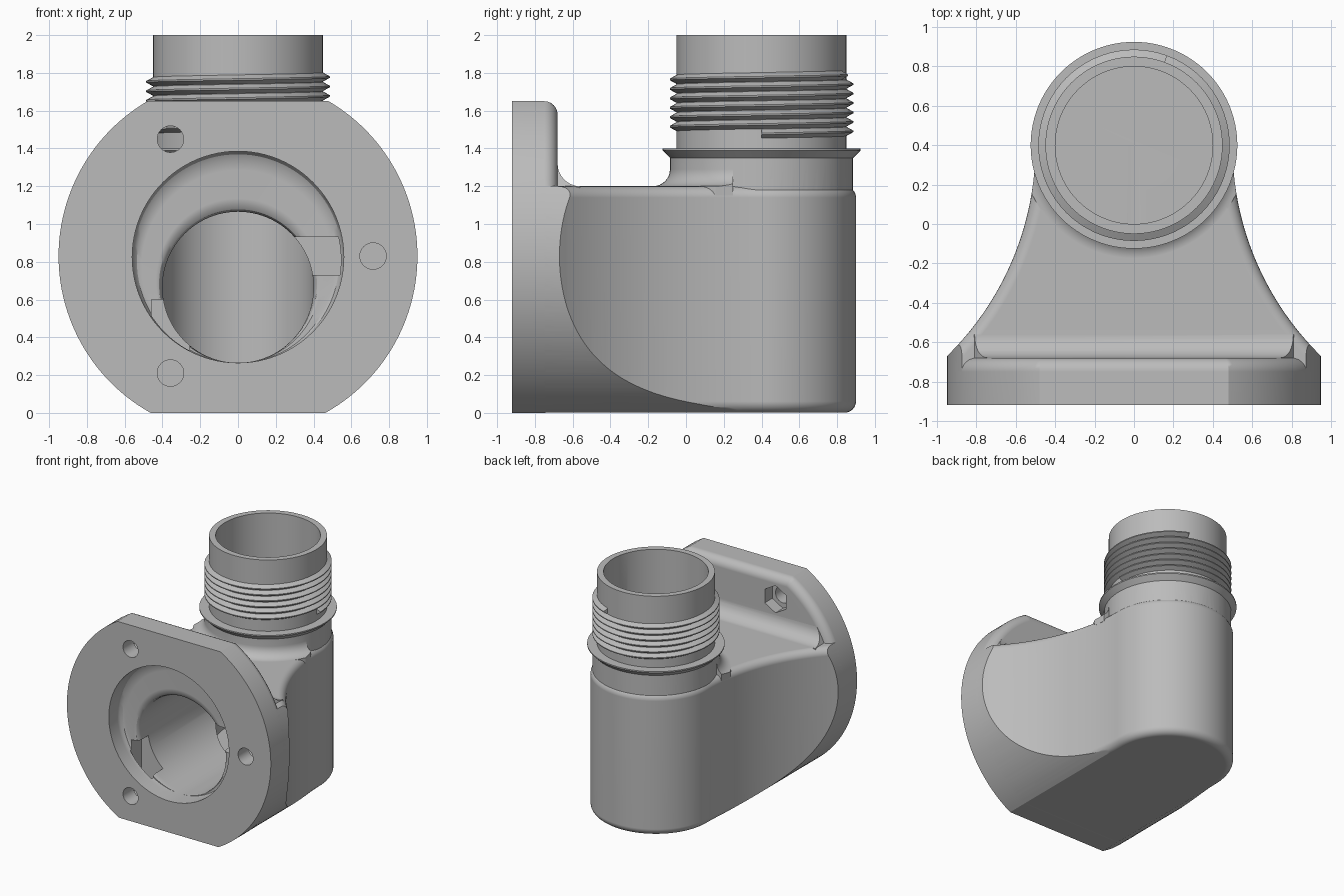
import bpy, bmesh
from math import sin, cos, pi, asin, sqrt, radians

if "Cube" in bpy.data.objects:
    bpy.data.objects.remove(bpy.data.objects["Cube"])

grey = bpy.data.materials.new("plain grey")
grey.use_nodes = True
grey.diffuse_color = (0.5, 0.5, 0.5, 1)
grey.node_tree.nodes["Principled BSDF"].inputs["Base Color"].default_value = (0.5, 0.5, 0.5, 1)

AXIS_Z = 0.83      # height of the flange centre
COL_Y = 0.4        # centre of the vertical tube
FLOOR = 0.265      # lowest point of the passage


def finish(bm, name):
    bmesh.ops.recalc_face_normals(bm, faces=bm.faces)
    mesh = bpy.data.meshes.new(name)
    bm.to_mesh(mesh)
    bm.free()
    ob = bpy.data.objects.new(name, mesh)
    bpy.context.collection.objects.link(ob)
    mesh.materials.append(grey)
    return ob


def loft(name, rings, closed=False):
    """Skin rings of equal length; cap both ends unless closed."""
    bm = bmesh.new()
    vs = [[bm.verts.new(p) for p in ring] for ring in rings]
    n = len(vs[0])
    pairs = list(zip(vs, vs[1:])) + ([(vs[-1], vs[0])] if closed else [])
    for a, b in pairs:
        for i in range(n):
            j = (i + 1) % n
            bm.faces.new((a[i], a[j], b[j], b[i]))
    if not closed:
        bm.faces.new(vs[0])
        bm.faces.new(vs[-1])
    return finish(bm, name)


def prism(name, pts, axis, lo, hi, bevel_lo=0, bevel_hi=0):
    """Extrude a 2D outline along an axis, rounding the end rims."""
    place = {"X": lambda u, v, w: (w, u, v),
             "Y": lambda u, v, w: (u, w, v),
             "Z": lambda u, v, w: (u, v, w)}[axis]
    ob = loft(name, [[place(u, v, w) for u, v in pts] for w in (lo, hi)])
    k = "XYZ".index(axis)
    for level, size in ((lo, bevel_lo), (hi, bevel_hi)):
        if size:
            bm = bmesh.new()
            bm.from_mesh(ob.data)
            rim = [e for e in bm.edges if all(abs(v.co[k] - level) < 1e-5 for v in e.verts)]
            bmesh.ops.bevel(bm, geom=rim, offset=size, segments=6, profile=0.5, affect='EDGES')
            bm.to_mesh(ob.data)
            bm.free()
    return ob


def circle(r, cu=0, cv=0, n=96, start=0):
    return [(cu + r * cos(start + 2 * pi * i / n), cv + r * sin(start + 2 * pi * i / n))
            for i in range(n)]


def box(name, x, y, z):
    return prism(name, [(x[0], z[0]), (x[1], z[0]), (x[1], z[1]), (x[0], z[1])], "Y", *y)


def combine(ob, other, operation):
    """Apply a boolean and discard the helper."""
    mod = ob.modifiers.new("boolean", 'BOOLEAN')
    mod.operation, mod.solver, mod.object = operation, 'EXACT', other
    other.hide_render = True
    bpy.context.view_layer.update()
    mesh = bpy.data.meshes.new_from_object(ob.evaluated_get(bpy.context.evaluated_depsgraph_get()))
    ob.modifiers.clear()
    ob.data = mesh
    bpy.data.objects.remove(other)


def disc_cutter(r):
    return prism("disc_cutter", circle(r, 0, AXIS_Z, 160), "Y", -1.2, 1.2)


def flare_side(y_end, n=28):
    """Concave side of the body seen from above, front to back."""
    ys = [-0.8 + (y_end + 0.8) * i / n for i in range(n + 1)]
    return [(2 - sqrt(1.5 ** 2 - (y - COL_Y) ** 2), y) for y in ys]


def mirrored(side):
    return side + [(-u, v) for u, v in reversed(side)]


# Flange: round plate with flat top and bottom and a rounded back rim
R, TOP = 0.95, 1.65
a0, a1 = asin(-AXIS_Z / R), asin((TOP - AXIS_Z) / R)
arc = [(R * cos(a), AXIS_Z + R * sin(a)) for a in (a0 + (a1 - a0) * i / 70 for i in range(71))]
housing = prism("elbow_housing", mirrored(arc), "Y", -0.92, -0.68, bevel_hi=0.07)

# Body: flared neck ending in a half-round back, trimmed by the flange circle
back = [(0.5 * cos(a), COL_Y + 0.5 * sin(a)) for a in (pi * i / 48 for i in range(1, 48))]
side = flare_side(COL_Y)
outline = side + back + [(-u, v) for u, v in reversed(side)]
body = prism("body", outline, "Z", 0.001, 1.2, bevel_lo=0.06, bevel_hi=0.06)
combine(body, disc_cutter(0.949), 'INTERSECT')
combine(housing, body, 'UNION')

# Fillet between flange and body top
f = 0.12
cove = [(-0.72, 1.15), (-0.72, 1.2 + f)]
cove += [(-0.68 + f - f * cos(a), 1.2 + f - f * sin(a)) for a in (pi / 2 * i / 8 for i in range(9))]
cove += [(-0.68 + f, 1.15)]
fillet = prism("flange_fillet", cove, "X", -0.9, 0.9)
combine(fillet, disc_cutter(0.89), 'INTERSECT')
combine(housing, fillet, 'UNION')


def lathe(name, profile, n=96):
    return loft(name, [[(u, v, z) for u, v in circle(r, 0, COL_Y, n)] for r, z in profile])


# Fillet at the foot of the tube, only in front where it meets the body top
foot_profile = [(0.575, 1.15)]
foot_profile += [(0.575 - 0.09 * sin(a), 1.29 - 0.09 * cos(a)) for a in (pi / 2 * i / 8 for i in range(9))]
foot = lathe("tube_foot", foot_profile)
combine(foot, prism("foot_cutter", mirrored(flare_side(0.25)), "Z", 1, 1.5), 'INTERSECT')
combine(housing, foot, 'UNION')

# Tube with its conical collar
combine(housing, lathe("tube", [(0.485, 0.6), (0.485, 1.35), (0.525, 1.39), (0.525, 1.4),
                                (0.45, 1.4), (0.45, 2)]), 'UNION')

# Passage: offset recess narrowing to the bore, all tangent along the floor
steps = [(-1, 0.56), (-0.81, 0.56), (-0.787, 0.552), (-0.77, 0.535), (-0.763, 0.51),
         (-0.763, 0.435), (-0.756, 0.418), (-0.74, 0.406), (-0.715, 0.4), (COL_Y, 0.4)]
passage = loft("passage", [[(u, y, v) for u, v in circle(r, 0, FLOOR + r)] for y, r in steps])
combine(housing, passage, 'DIFFERENCE')
combine(housing, lathe("tube_bore", [(0.4, FLOOR + 0.002), (0.4, 2.2)]), 'DIFFERENCE')

# Three bolt holes with hexagonal nut pockets
for i in range(3):
    a = 2 * pi * i / 3
    x, z = 0.715 * cos(a), AXIS_Z + 0.715 * sin(a)
    behind = i == 1
    combine(housing, prism("bolt_hole", circle(0.07, x, z, 32), "Y", -1, -0.65), 'DIFFERENCE')
    turn = 0 if i == 0 else pi / 2
    pocket = prism("nut_pocket", circle(0.115, x, z, 6, turn), "Y", -0.78, -0.6 if behind else -0.63)
    combine(housing, pocket, 'DIFFERENCE')

# Slots that let the two hidden nuts slide in from the passage
combine(housing, box("nut_slot", (0.25, 0.715), (-0.78, -0.63), (0.73, 0.93)), 'DIFFERENCE')
combine(housing, box("nut_slot", (-0.457, -0.257), (-0.78, -0.63), (0.21, 0.6)), 'DIFFERENCE')

# Screw thread: triangular ridge wound round the tube
PITCH, TURNS, SEG = 0.05, 6.2, 72
coil = []
for i in range(int(TURNS * SEG) + 1):
    a = 2 * pi * i / SEG
    h = 1.478 + PITCH * i / SEG
    section = [(0.44, -0.024), (0.45, -0.024), (0.486, -0.004), (0.486, 0.004),
               (0.45, 0.024), (0.44, 0.024)]
    coil.append([(r * cos(a), COL_Y + r * sin(a), h + dz) for r, dz in section])
thread = loft("screw_thread", coil)

# Smooth shading with crisp edges
for ob in (housing, thread):
    bpy.ops.object.select_all(action='DESELECT')
    ob.select_set(True)
    bpy.context.view_layer.objects.active = ob
    bpy.ops.object.shade_smooth_by_angle(angle=radians(28))
    weighted = ob.modifiers.new("weighted normals", 'WEIGHTED_NORMAL')
    weighted.keep_sharp = True
